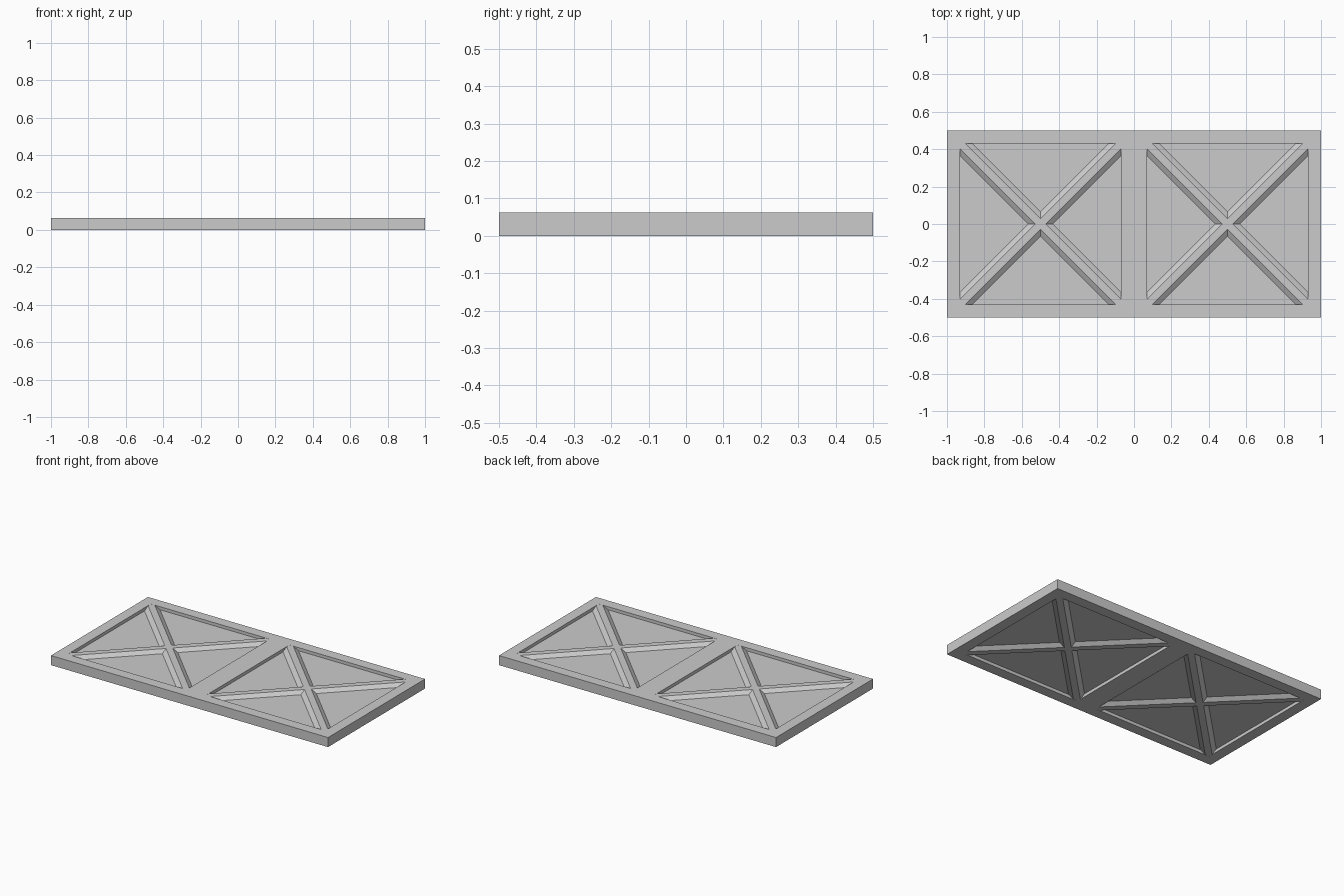
import bpy, bmesh, math
from mathutils import Matrix

if "Cube" in bpy.data.objects:
    bpy.data.objects.remove(bpy.data.objects["Cube"])

T = 0.0625          # overall thickness
MID = T / 2
B = 0.07            # frame border width
OPEN = 0.43         # half size of each square opening
FLOOR = 0.011       # half thickness of the recessed panel


def make_object(name, bm):
    bmesh.ops.recalc_face_normals(bm, faces=bm.faces)
    mesh = bpy.data.meshes.new(name)
    bm.to_mesh(mesh)
    bm.free()
    obj = bpy.data.objects.new(name, mesh)
    bpy.context.collection.objects.link(obj)
    return obj


def box(name, x, y, sx, sy, sz):
    bm = bmesh.new()
    bmesh.ops.create_cube(bm, size=1, matrix=Matrix.Translation((x, y, MID))
                          @ Matrix.Diagonal((sx, sy, sz, 1)))
    return make_object(name, bm)


def brace(name, x, angle):
    # chamfered bar that shows on both faces of the panel
    flat, base, h = 0.02, 0.048, MID - 0.0005
    profile = [(-flat, h), (flat, h), (base, FLOOR - 0.001),
               (base, 0.001 - FLOOR), (flat, -h), (-flat, -h),
               (-base, 0.001 - FLOOR), (-base, FLOOR - 0.001)]
    half = OPEN * math.sqrt(2)
    bm = bmesh.new()
    face = bm.faces.new([bm.verts.new((-half, y, z)) for y, z in profile])
    ext = bmesh.ops.extrude_face_region(bm, geom=[face], use_keep_orig=True)
    verts = [g for g in ext["geom"] if isinstance(g, bmesh.types.BMVert)]
    bmesh.ops.translate(bm, verts=verts, vec=(2 * half, 0, 0))
    bm.transform(Matrix.Translation((x, 0, MID)) @ Matrix.Rotation(angle, 4, 'Z'))
    return make_object(name, bm)


# outer frame
for side, s in (("front", -1), ("back", 1)):
    box(f"{side}_rail", 0, s * (0.5 - B / 2), 2, B, T)
for side, s in (("left", -1), ("right", 1)):
    box(f"{side}_stile", s * (1 - B / 2), 0, B, 2 * OPEN, T)
box("middle_stile", 0, 0, 2 * B, 2 * OPEN, T)

# recessed panels with crossed braces
for side, x in (("left", -0.5), ("right", 0.5)):
    box(f"{side}_panel", x, 0, 2 * OPEN, 2 * OPEN, 2 * FLOOR)
    brace(f"{side}_rising_brace", x, math.radians(45))
    brace(f"{side}_falling_brace", x, math.radians(-45))
